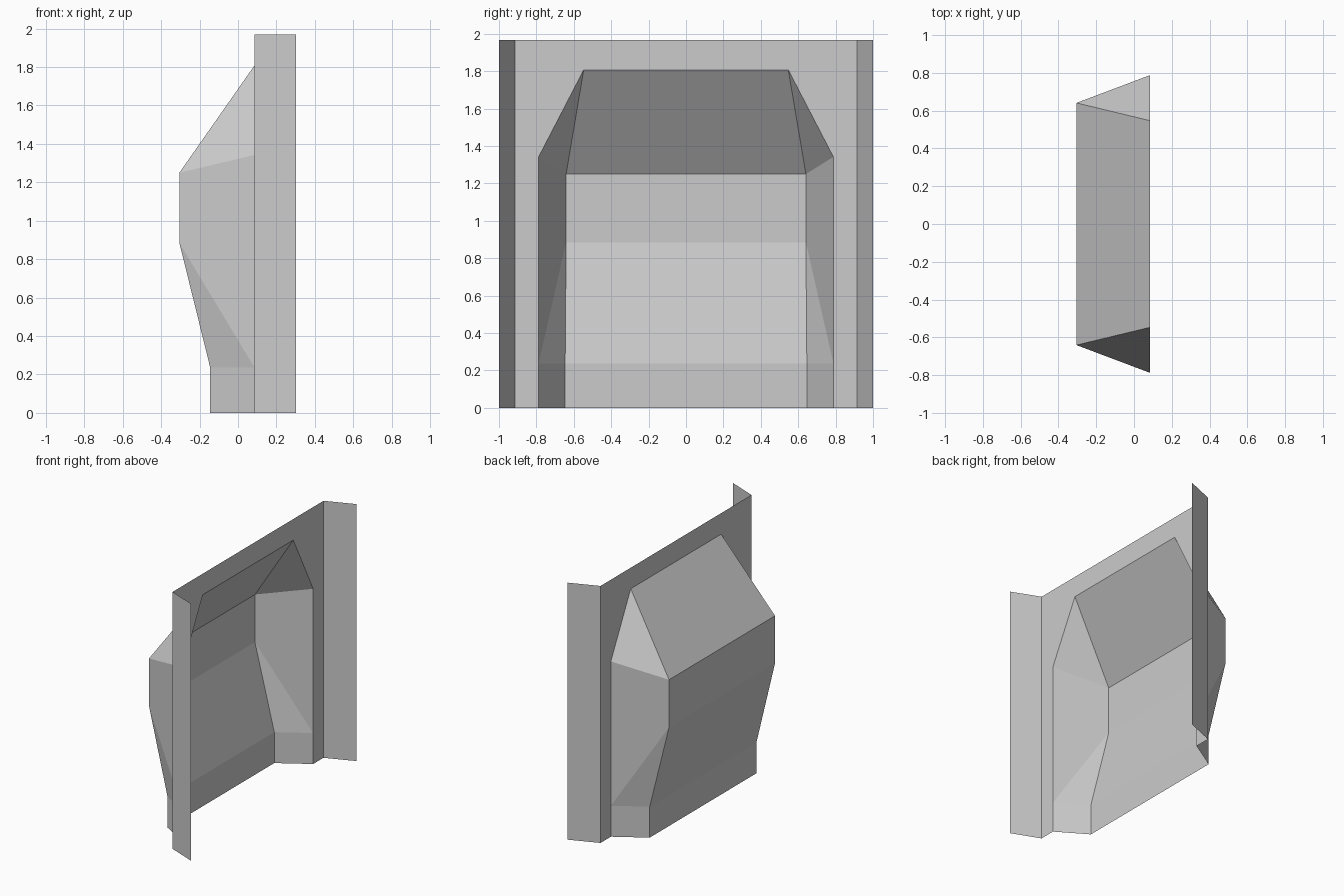
import bpy
import bmesh

if "Cube" in bpy.data.objects:
    bpy.data.objects.remove(bpy.data.objects["Cube"])

WALL_X, BACK_X, TOP = 0.085, 0.303, 1.968
WALL_Y, EDGE_Y = 0.913, 1.0


def sheet(name, faces):
    """Open sheet object from lists of corner points; the faces look towards -x."""
    bm = bmesh.new()
    for pts in faces:
        bm.faces.new([bm.verts.new(p) for p in pts])
    bmesh.ops.remove_doubles(bm, verts=bm.verts[:], dist=1e-4)
    bm.normal_update()
    for f in bm.faces:
        if f.normal.x > 0:
            f.normal_flip()
    me = bpy.data.meshes.new(name)
    bm.to_mesh(me)
    bm.free()
    ob = bpy.data.objects.new(name, me)
    bpy.context.collection.objects.link(ob)
    return ob


def flip(pts):
    return [(x, -y, z) for x, y, z in pts]


# opening in the wall (y, z), one side from the bottom up
rim = [(0.788, 0), (0.788, 0.237), (0.788, 1.342), (0.547, 1.807)]
rim3 = [(WALL_X, y, z) for y, z in rim]
# outer ridge of the bulge, one side from the bottom up
ridge = [(-0.145, 0.646, 0), (-0.145, 0.646, 0.237),
         (-0.305, 0.641, 0.885), (-0.305, 0.641, 1.25)]

# flat wall around the opening
outline = [(WALL_X, WALL_Y, TOP), (WALL_X, WALL_Y, 0)] + rim3
sheet("wall_panel", [outline + flip(outline)[::-1]])

# bent side flanges
flange = [(WALL_X, WALL_Y, 0), (BACK_X, EDGE_Y, 0),
          (BACK_X, EDGE_Y, TOP), (WALL_X, WALL_Y, TOP)]
sheet("left_flange", [flip(flange)])
sheet("right_flange", [flange])

# bulge: side facets, mirrored, then the strips across the front and sloping roof
sides = [
    [rim3[0], rim3[1], ridge[1], ridge[0]],
    [rim3[1], ridge[2], ridge[1]],
    [rim3[1], rim3[2], ridge[3], ridge[2]],
    [rim3[2], rim3[3], ridge[3]],
]
spine = ridge + [rim3[3]]
strips = [[a, b] + flip([b, a]) for a, b in zip(spine, spine[1:])]
sheet("bulge", sides + [flip(f) for f in sides] + strips)
